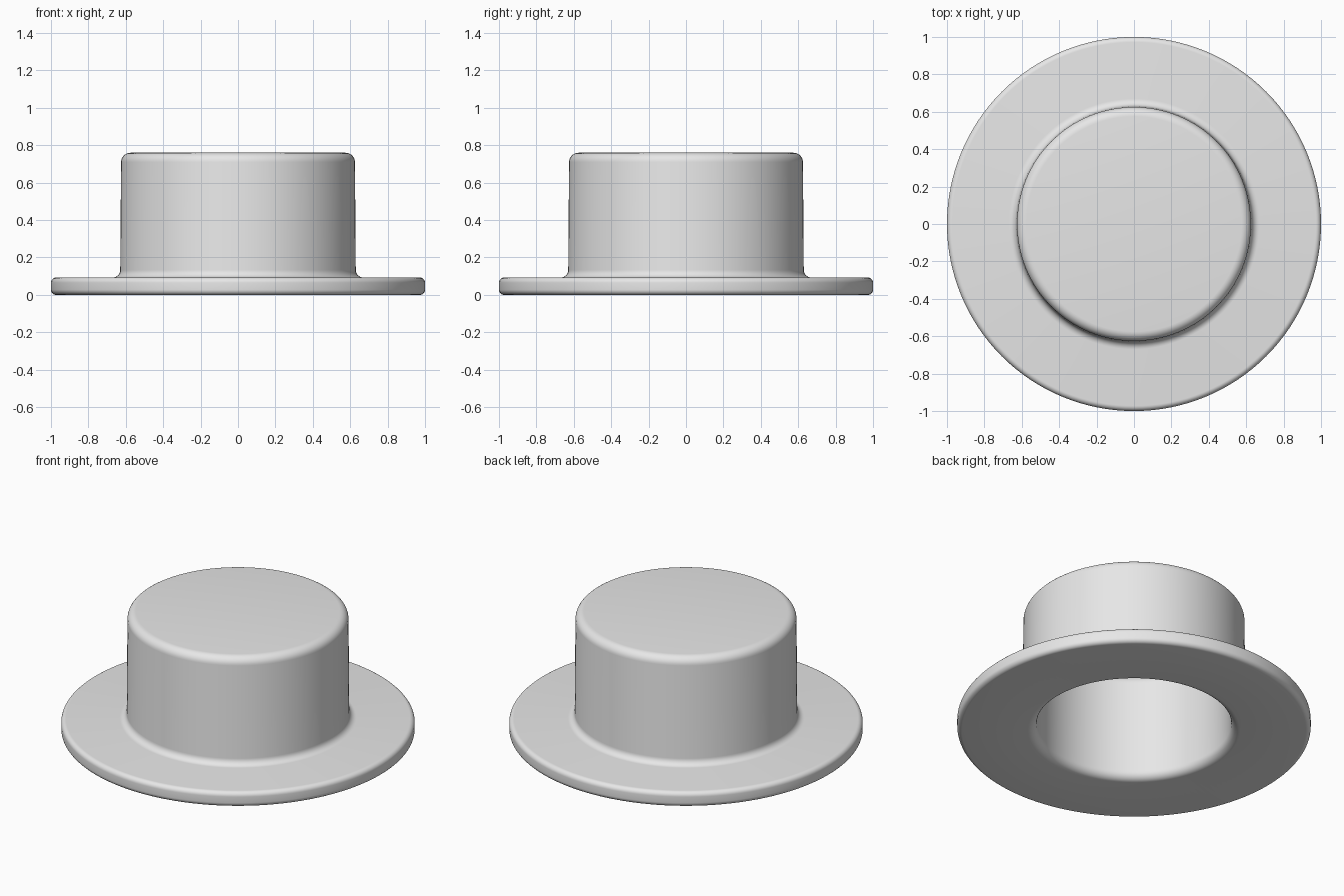
import bpy, bmesh, math
from mathutils import Vector

cube = bpy.data.objects.get("Cube")
if cube:
    bpy.data.objects.remove(cube, do_unlink=True)

SEGMENTS = 128

felt = bpy.data.materials.new("light grey felt")
felt.use_nodes = True
felt.diffuse_color = (0.8, 0.8, 0.8, 1)
felt.node_tree.nodes["Principled BSDF"].inputs["Base Color"].default_value = (0.8, 0.8, 0.8, 1)


def rounded(corners, steps=7):
    """Round each (radius, height, softness) corner with a smooth curve."""
    pts = [Vector((r, z)) for r, z, s in corners]
    out = [pts[0]]
    for i in range(1, len(pts) - 1):
        p, soft = pts[i], corners[i][2]
        a = p + (pts[i - 1] - p).normalized() * soft
        b = p + (pts[i + 1] - p).normalized() * soft
        # circular arc for a right-angled corner
        centre = a + b - p
        for k in range(steps + 1):
            t = k / steps * math.pi / 2
            out.append(centre + (a - centre) * math.cos(t) + (b - centre) * math.sin(t))
    return out + [pts[-1]]


def lathe(name, profile):
    bm = bmesh.new()
    verts = [bm.verts.new((p.x, 0, p.y)) for p in profile]
    edges = [bm.edges.new(pair) for pair in zip(verts, verts[1:])]
    bmesh.ops.spin(bm, geom=verts + edges, cent=(0, 0, 0), axis=(0, 0, 1),
                   angle=math.tau, steps=SEGMENTS, use_duplicate=False)
    bmesh.ops.remove_doubles(bm, verts=bm.verts, dist=0.0001)
    bmesh.ops.recalc_face_normals(bm, faces=bm.faces)
    mesh = bpy.data.meshes.new(name)
    bm.to_mesh(mesh)
    bm.free()
    mesh.materials.append(felt)
    obj = bpy.data.objects.new(name, mesh)
    bpy.context.collection.objects.link(obj)
    return obj


# Crown and brim in one shell: outer crown, brim edge, then the hollow inside
section = rounded([
    (0, 0.76, 0),
    (0.625, 0.76, 0.05),
    (0.63, 0.093, 0.04),
    (1.0, 0.093, 0.028),
    (1.0, 0, 0.028),
    (0.55, 0, 0.05),
    (0.545, 0.67, 0.05),
    (0, 0.67, 0),
])
hat = lathe("hat_crown_and_brim", section)

bpy.ops.object.select_all(action="DESELECT")
hat.select_set(True)
bpy.context.view_layer.objects.active = hat
bpy.ops.object.shade_smooth_by_angle(angle=math.radians(40))
